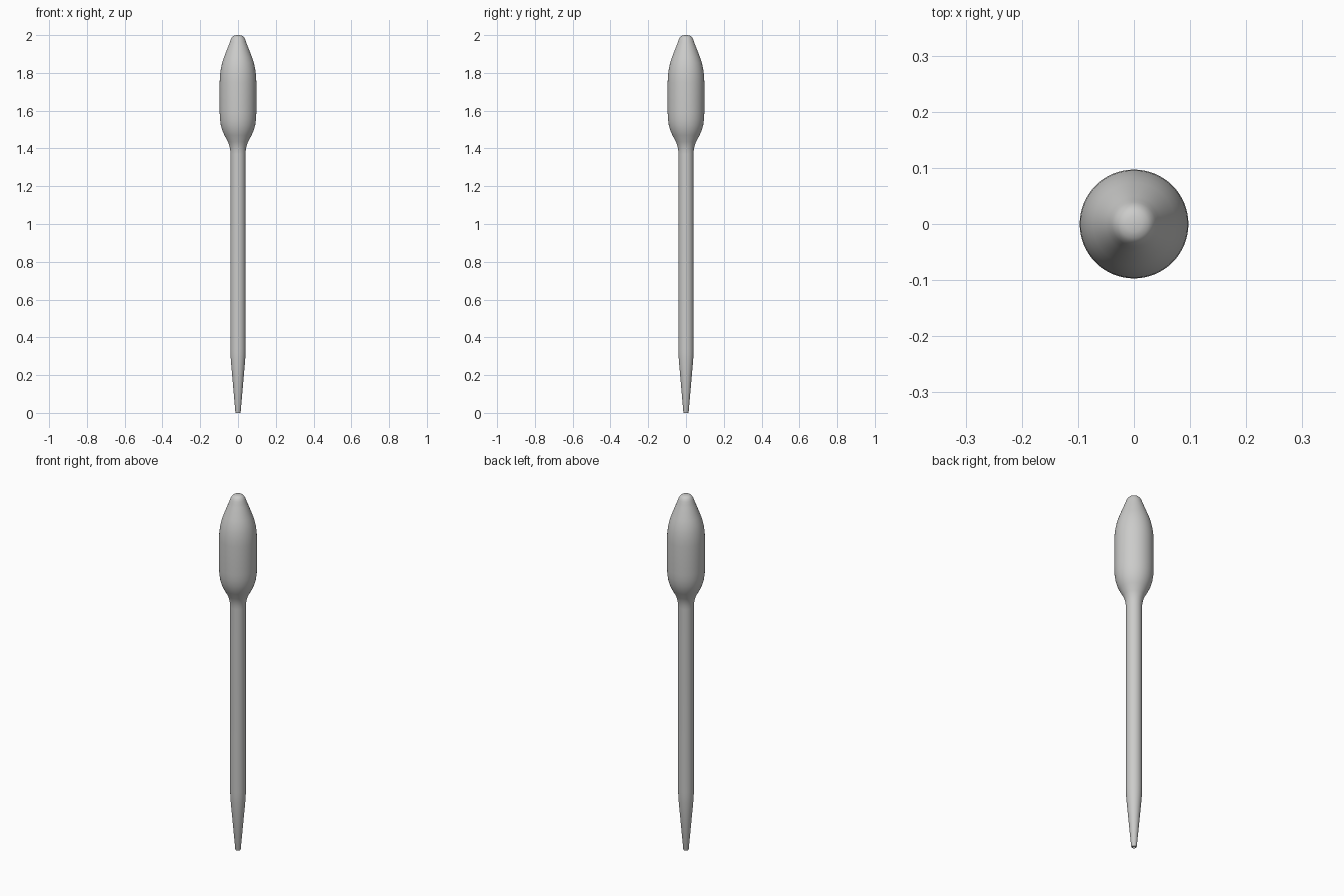
import bpy, bmesh, math

if "Cube" in bpy.data.objects:
    bpy.data.objects.remove(bpy.data.objects["Cube"])

grey = bpy.data.materials.new("light_grey")
grey.diffuse_color = (0.6, 0.6, 0.59, 1)
grey.use_nodes = True
grey.node_tree.nodes["Principled BSDF"].inputs["Base Color"].default_value = grey.diffuse_color

# Half profile (radius, height): blind bore in the tip, taper, stem, bulb, rounded top
profile = [(0, 0.12), (0.008, 0.12), (0.008, 0.0), (0.0125, 0.0), (0.014, 0.004),
           (0.038, 0.28), (0.0395, 0.31), (0.04, 0.34), (0.04, 1.37),
           (0.041, 1.39), (0.045, 1.412), (0.053, 1.435), (0.072, 1.47),
           (0.083, 1.495), (0.091, 1.523), (0.0955, 1.555), (0.097, 1.59),
           (0.097, 1.75), (0.0955, 1.785), (0.091, 1.82), (0.084, 1.853),
           (0.074, 1.883), (0.05, 1.945), (0.044, 1.96), (0.039, 1.975),
           (0.033, 1.987), (0.025, 1.995), (0.014, 1.999), (0, 2.0)]

# Pipette body: spin the profile around the vertical axis
bm = bmesh.new()
verts = [bm.verts.new((r, 0, z)) for r, z in profile]
edges = [bm.edges.new(pair) for pair in zip(verts, verts[1:])]
bmesh.ops.spin(bm, geom=verts + edges, cent=(0, 0, 0), axis=(0, 0, 1),
               angle=math.tau, steps=64, use_duplicate=False)
bmesh.ops.remove_doubles(bm, verts=bm.verts, dist=0.00005)
bmesh.ops.recalc_face_normals(bm, faces=bm.faces)
mesh = bpy.data.meshes.new("pipette_body")
bm.to_mesh(mesh)
bm.free()
mesh.materials.append(grey)

body = bpy.data.objects.new("pipette_body", mesh)
bpy.context.collection.objects.link(body)
bpy.context.view_layer.objects.active = body
body.select_set(True)
bpy.ops.object.shade_smooth_by_angle(angle=math.radians(40))
